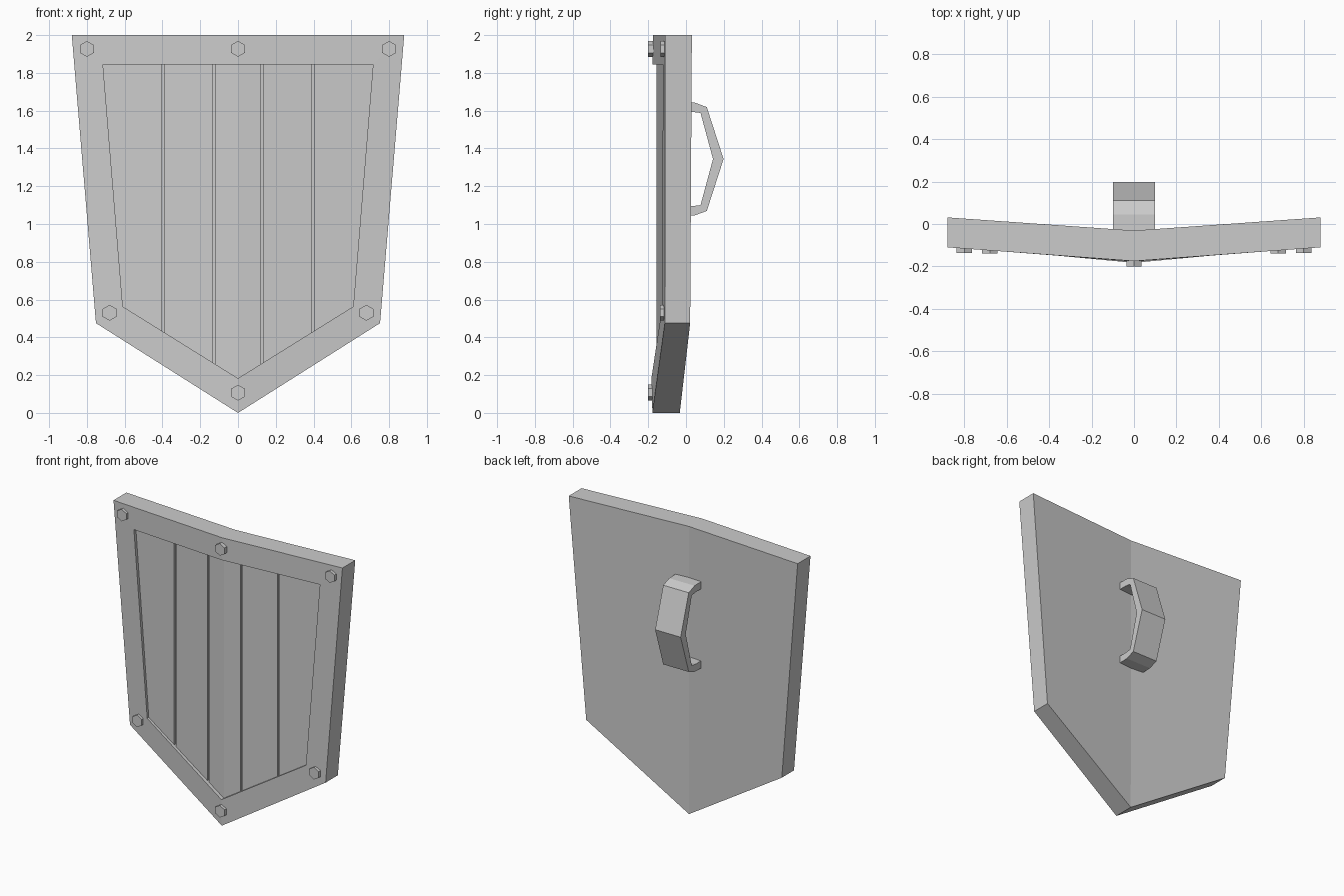
import bpy
import bmesh
from math import pi
from mathutils import Matrix

cube = bpy.data.objects.get("Cube")
if cube:
    bpy.data.objects.remove(cube, do_unlink=True)

grey = bpy.data.materials.new("plain_grey")
grey.use_nodes = True
COLOUR = (0.6, 0.6, 0.6, 1)
grey.diffuse_color = COLOUR
grey.node_tree.nodes["Principled BSDF"].inputs["Base Color"].default_value = COLOUR


def finish(name, bm, mirror=False):
    bmesh.ops.recalc_face_normals(bm, faces=bm.faces)
    mesh = bpy.data.meshes.new(name)
    bm.to_mesh(mesh)
    bm.free()
    mesh.materials.append(grey)
    obj = bpy.data.objects.new(name, mesh)
    bpy.context.collection.objects.link(obj)
    if mirror:
        mod = obj.modifiers.new("mirror", "MIRROR")
        mod.use_clip = True
    return obj


def loft(name, rings, skip_centre=False, mirror=False):
    """Join equal outlines in order and cap both ends."""
    bm = bmesh.new()
    loops = [[bm.verts.new(p) for p in ring] for ring in rings]
    n = len(loops[0])
    for a, b in zip(loops, loops[1:]):
        for i in range(n - 1 if skip_centre else n):
            j = (i + 1) % n
            bm.faces.new((a[i], a[j], b[j], b[i]))
    bm.faces.new(loops[0])
    bm.faces.new(loops[-1])
    return finish(name, bm, mirror)


def panel_y(x, depth):
    return -0.177 + 0.078 * x + depth


# Shield body with raised rim and recessed bed (right half, mirrored)
outer = [(0, 2), (0.88, 2), (0.752, 0.475), (0, 0)]
inner = [(0, 1.845), (0.715, 1.845), (0.61, 0.563), (0, 0.183)]


def ring(outline, ys):
    return [(x, y, z) for (x, z), y in zip(outline, ys)]


loft("shield_body", [
    ring(outer, (-0.031, 0.031, 0.022, -0.033)),
    ring(outer, (-0.175, -0.11, -0.112, -0.178)),
    ring(inner, (-0.177, -0.122, -0.126, -0.183)),
    ring(inner, [panel_y(x, 0.034) for x, z in inner]),
], skip_centre=True, mirror=True)

# Planks: slices of the inner outline, separated by narrow grooves
for name, x0, x1 in (("middle_plank", 0, 0.12),
                     ("inner_plank", 0.133, 0.39),
                     ("outer_plank", 0.403, 0.715)):
    low = [0.183 + x * 0.623 for x in (x0, x1)]
    outline = [(x0, 1.845), (x1, 1.845), (x1, low[1]), (x0, low[0])]
    if name == "outer_plank":
        outline[2] = inner[2]
    loft(name, [ring(outline, [panel_y(x, d) for x, z in outline])
                for d in (0.036, 0.021)],
         skip_centre=(x0 == 0), mirror=True)

# Hexagonal bolts
for name, x, z, face_y in (("top_bolt", 0, 1.927, -0.2),
                           ("bottom_bolt", 0, 0.107, -0.2),
                           ("left_top_bolt", 0.8, 1.927, -0.136),
                           ("right_top_bolt", -0.8, 1.927, -0.136),
                           ("left_low_bolt", 0.68, 0.53, -0.138),
                           ("right_low_bolt", -0.68, 0.53, -0.138)):
    bm = bmesh.new()
    place = (Matrix.Translation((x, face_y + 0.025, z))
             @ Matrix.Rotation(pi / 2, 4, "X"))
    bmesh.ops.create_cone(bm, cap_ends=True, segments=6, radius1=0.042,
                          radius2=0.042, depth=0.05, matrix=place)
    finish(name, bm)

# Handle: bent strap, symmetric about its mid height
MID = 1.344
outside = [(-0.035, 0.301), (0.045, 0.299), (0.11, 0.275), (0.199, 0)]
inside = [(-0.035, 0.25), (0.03, 0.25), (0.077, 0.244), (0.143, 0)]


def strap(half):
    return half + [(y, -h) for y, h in reversed(half[:-1])]


loft("handle", [[(x, y, MID + h) for x, y, h in
                 ((s * 0.098, yo, ho), (-s * 0.098, yo, ho),
                  (-s * 0.098, yi, hi), (s * 0.098, yi, hi))]
                for s in (1,)
                for (yo, ho), (yi, hi) in zip(strap(outside), strap(inside))])
